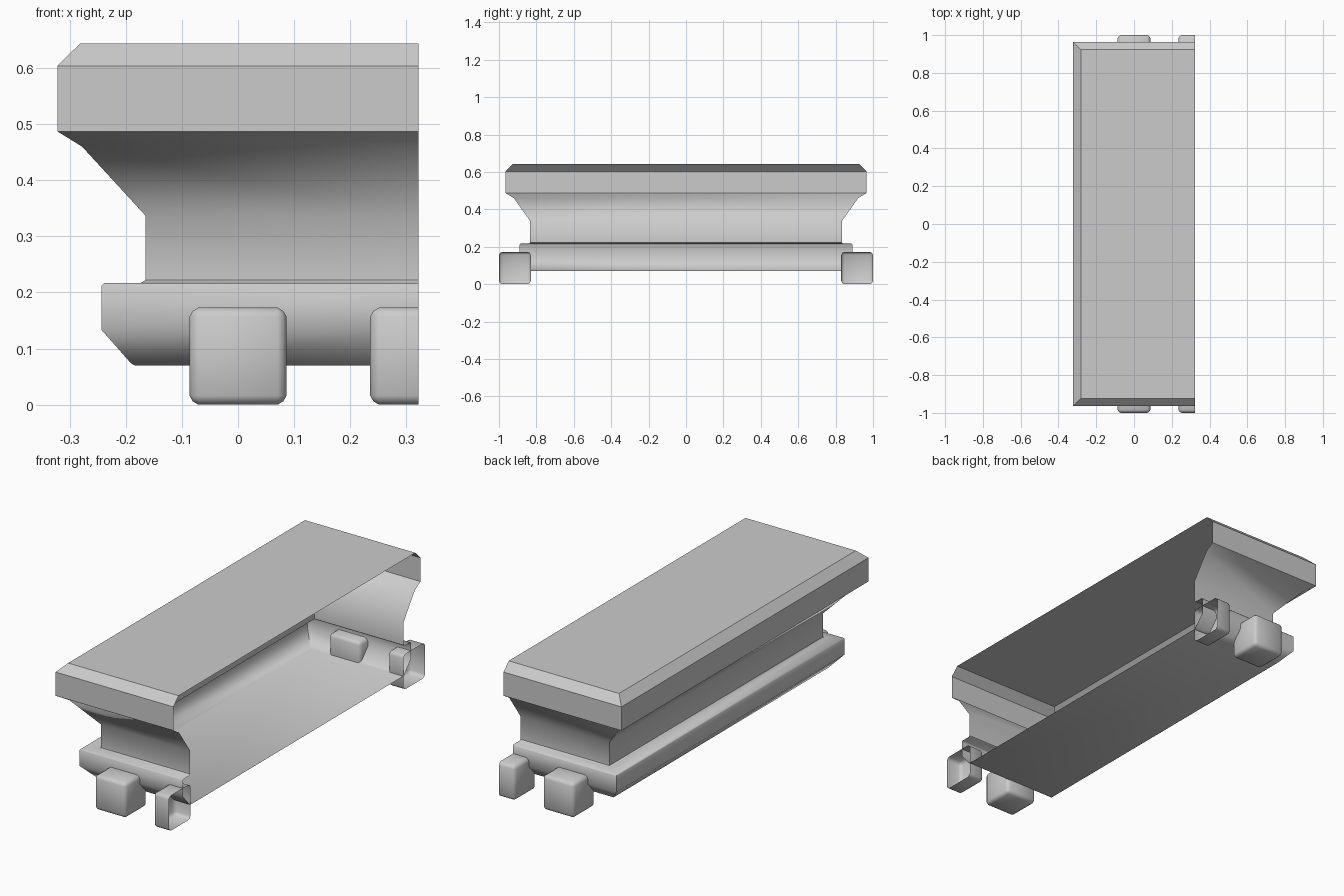
import bpy, bmesh, math

if "Cube" in bpy.data.objects:
    bpy.data.objects.remove(bpy.data.objects["Cube"])

CUT_X = 0.322   # the shell is left open on this plane


def finish(name, bm, angle):
    bmesh.ops.recalc_face_normals(bm, faces=bm.faces)
    mesh = bpy.data.meshes.new(name)
    bm.to_mesh(mesh)
    bm.free()
    ob = bpy.data.objects.new(name, mesh)
    bpy.context.collection.objects.link(ob)
    bpy.ops.object.select_all(action='DESELECT')
    bpy.context.view_layer.objects.active = ob
    ob.select_set(True)
    bpy.ops.object.shade_smooth_by_angle(angle=math.radians(angle))
    return ob


def open_shell(name, levels, cap):
    """Stack three-sided rings (z, left reach, half length); cap one end."""
    bm = bmesh.new()
    rings = [[bm.verts.new(p) for p in ((CUT_X, -y, z), (-x, -y, z),
                                        (-x, y, z), (CUT_X, y, z))]
             for z, x, y in levels]
    for a, b in zip(rings, rings[1:]):
        for i in range(3):
            bm.faces.new((a[i], a[i + 1], b[i + 1], b[i]))
    bm.faces.new(rings[cap])
    ob = finish(name, bm, 50)
    # keep the chamfer rims crisp at the cap
    return ob


def foot(name, x, side):
    bm = bmesh.new()
    bmesh.ops.create_cube(bm, size=1)
    for v in bm.verts:
        v.co.x = v.co.x * 0.173 + x
        v.co.y = v.co.y * 0.17 + side * 0.915
        v.co.z = (v.co.z + 0.5) * 0.173
    bmesh.ops.bevel(bm, geom=bm.edges[:], offset=0.016, segments=2,
                    profile=0.4, affect='EDGES')
    # trim whatever passes the open plane
    bmesh.ops.bisect_plane(bm, geom=bm.verts[:] + bm.edges[:] + bm.faces[:],
                           plane_co=(CUT_X, 0, 0), plane_no=(1, 0, 0),
                           clear_outer=True)
    finish(name, bm, 50)


# Flared top and neck
top = open_shell("flared_top", [
    (0.222, 0.165, 0.833), (0.337, 0.165, 0.833), (0.460, 0.278, 0.920),
    (0.487, 0.322, 0.964), (0.604, 0.322, 0.964), (0.644, 0.281, 0.924)], -1)

# Base tray with its ledge under the neck
base = open_shell("base_tray", [
    (0.222, 0.165, 0.833), (0.217, 0.173, 0.839), (0.217, 0.238, 0.885),
    (0.212, 0.243, 0.890), (0.133, 0.243, 0.890), (0.074, 0.191, 0.838),
    (0.070, 0.184, 0.831)], -1)

# Cap rim of the top stays flat shaded
for p in top.data.polygons:
    if p.center.z > 0.61:
        p.use_smooth = False

# Feet: one whole and one halved at each end
for side, end in ((-1, "front"), (1, "back")):
    foot(end + "_foot", 0, side)
    foot(end + "_half_foot", CUT_X, side)
